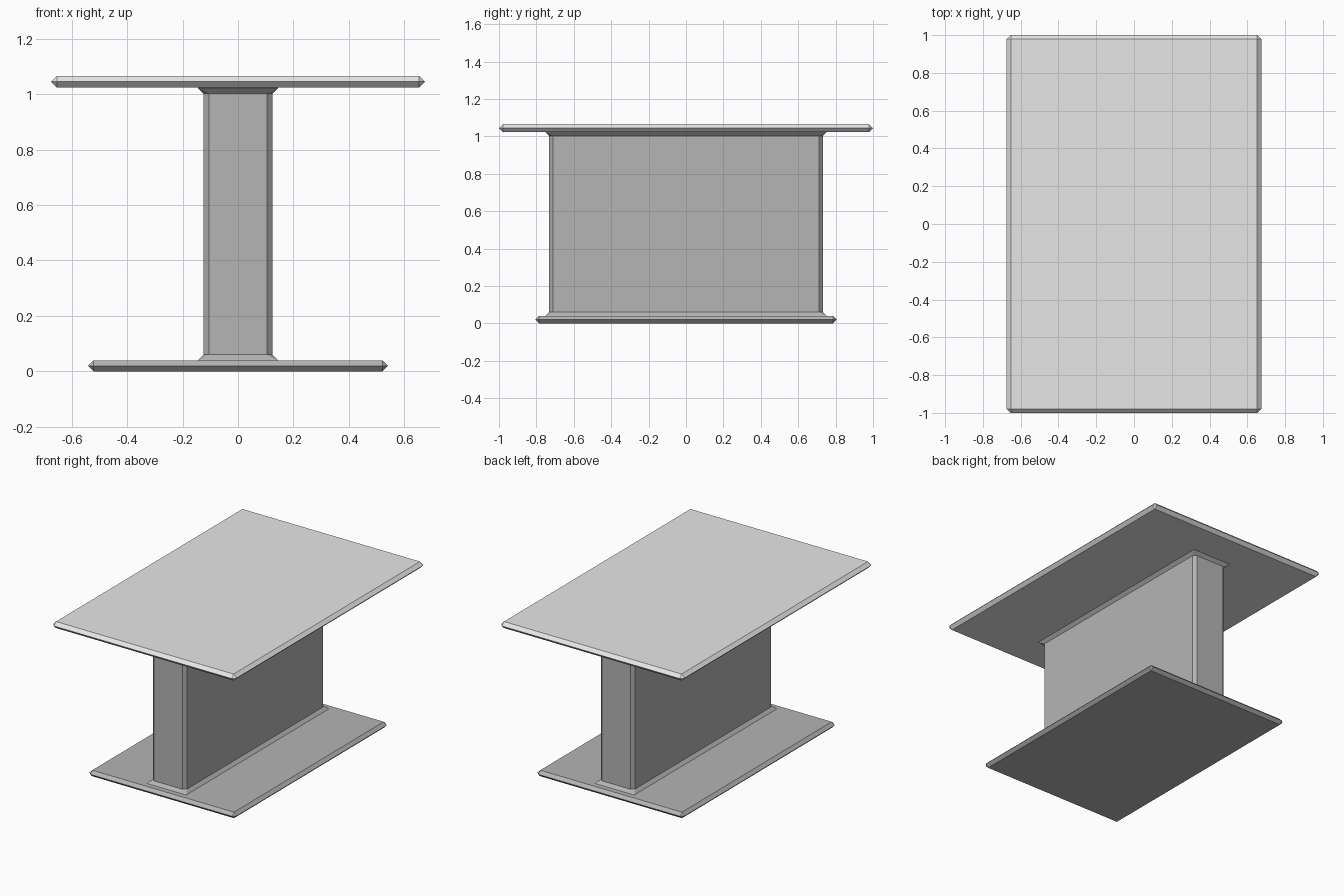
import bpy, bmesh

if "Cube" in bpy.data.objects:
    bpy.data.objects.remove(bpy.data.objects["Cube"])


def material(name, value):
    m = bpy.data.materials.new(name)
    m.diffuse_color = (value, value, value, 1)
    m.use_nodes = True
    m.node_tree.nodes["Principled BSDF"].inputs["Base Color"].default_value = m.diffuse_color
    return m


light = material("light grey", 0.8)
mid = material("mid grey", 0.46)


def rect(x, y, z, c):
    """Rectangle ring with corners cut by c (c = 0 gives doubled corners)."""
    return [(x - c, -y, z), (x, -y + c, z), (x, y - c, z), (x - c, y, z),
            (-x + c, y, z), (-x, y - c, z), (-x, -y + c, z), (-x + c, -y, z)]


def loft(name, rings, mat):
    """Skin a stack of rings and cap both ends."""
    bm = bmesh.new()
    vs = [[bm.verts.new(p) for p in r] for r in rings]
    for a, b in zip(vs, vs[1:]):
        for i in range(8):
            j = (i + 1) % 8
            bm.faces.new((a[i], a[j], b[j], b[i]))
    bm.faces.new(vs[0][::-1])
    bm.faces.new(vs[-1])
    bmesh.ops.remove_doubles(bm, verts=bm.verts, dist=0.0005)
    bmesh.ops.recalc_face_normals(bm, faces=bm.faces)
    me = bpy.data.meshes.new(name)
    bm.to_mesh(me)
    bm.free()
    me.materials.append(mat)
    ob = bpy.data.objects.new(name, me)
    bpy.context.collection.objects.link(ob)
    return ob


def plate(name, x, y, z0, z1, mat):
    """Thin board whose edges are chamfered to a ridge at mid height."""
    h = (z1 - z0) / 2
    return loft(name, [rect(x - h, y - h, z0, 0),
                       rect(x, y, z0 + h, h),
                       rect(x - h, y - h, z1, 0)], mat)


# Table top and floor plate
plate("table_top", 0.674, 1.0, 1.023, 1.066, light)
plate("base_plate", 0.541, 0.806, 0.0, 0.04, mid)

# Slab pedestal with chamfered corners, flared where it meets the plates
X, Y, C = 0.125, 0.732, 0.02
loft("pedestal", [rect(X + C, Y + C, 0.039, 0),
                  rect(X + C, Y + C, 0.04, 0),
                  rect(X, Y, 0.06, C),
                  rect(X, Y, 1.002, C),
                  rect(X + C, Y + C, 1.0225, 0),
                  rect(X + C, Y + C, 1.024, 0)], mid)
